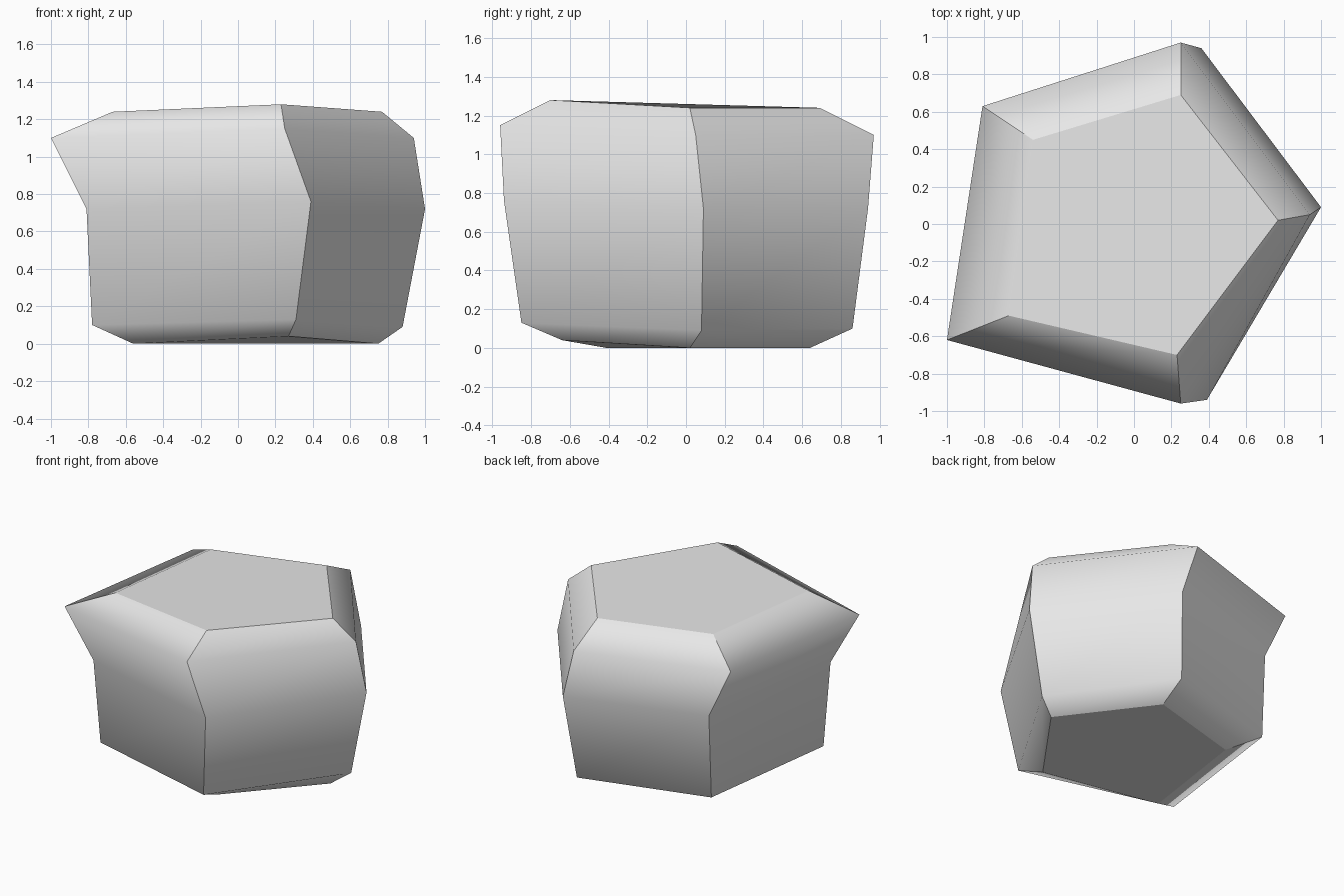
import bpy
import bmesh

# Remove the default cube if present
cube = bpy.data.objects.get("Cube")
if cube:
    bpy.data.objects.remove(cube, do_unlink=True)


def make_material(name, color):
    material = bpy.data.materials.new(name)
    material.use_nodes = True
    material.diffuse_color = color
    material.node_tree.nodes["Principled BSDF"].inputs["Base Color"].default_value = color
    return material


# Five corner profiles, counter-clockwise, each from the base up to the top
right_corner = [(.75, .02, 0), (.88, .08, .09), (1, .09, .72), (.94, .05, 1.1), (.77, .02, 1.24)]
back_corner = [(.28, .64, 0), (.3, .86, .1), (.36, .94, .72), (.25, .97, 1.1), (.25, .69, 1.24)]
back_left_corner = [(-.44, .44, 0), (-.63, .6, .1), (-.63, .63, .72), (-.81, .63, 1.1), (-.54, .45, 1.24)]
front_left_corner = [(-.56, -.41, 0), (-.78, -.51, .1), (-.81, -.55, .72), (-1, -.62, 1.1), (-.67, -.49, 1.24)]
front_corner = [(.27, -.64, .04), (.31, -.85, .13), (.39, -.94, .76), (.25, -.96, 1.15), (.23, -.7, 1.28)]
corners = [right_corner, back_corner, back_left_corner, front_left_corner, front_corner]


def build_rock(name, profiles, material):
    bm = bmesh.new()
    columns = [[bm.verts.new(point) for point in profile] for profile in profiles]

    # Side panels between neighbouring corners
    for i, column in enumerate(columns):
        following = columns[(i + 1) % len(columns)]
        for level in range(len(column) - 1):
            bm.faces.new((column[level], following[level],
                          following[level + 1], column[level + 1]))

    # Flat top and base
    caps = [bm.faces.new([column[-1] for column in columns]),
            bm.faces.new([column[0] for column in reversed(columns)])]

    # Each panel is rounded vertically, with crisp corners and cap rims
    for face in bm.faces:
        face.smooth = True
    for column in columns:
        for lower, upper in zip(column, column[1:]):
            bm.edges.get((lower, upper)).smooth = False
    for cap in caps:
        for edge in cap.edges:
            edge.smooth = False

    bmesh.ops.recalc_face_normals(bm, faces=bm.faces[:])
    mesh = bpy.data.meshes.new(name)
    bm.to_mesh(mesh)
    bm.free()
    mesh.materials.append(material)
    rock = bpy.data.objects.new(name, mesh)
    bpy.context.collection.objects.link(rock)
    return rock


build_rock("rock", corners, make_material("stone grey", (.8, .8, .8, 1)))
